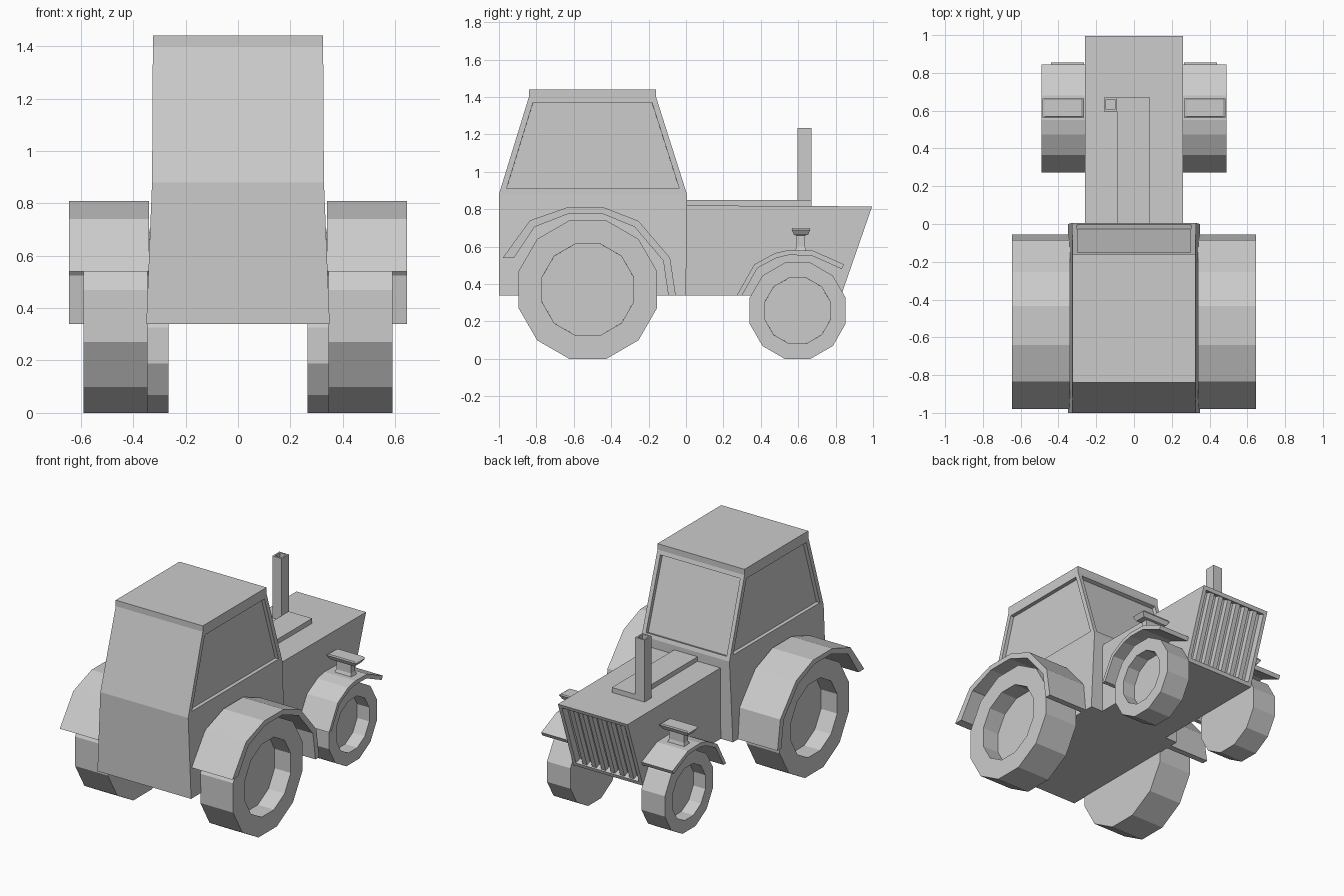
import bpy, bmesh, math
from mathutils import Vector

cube = bpy.data.objects.get("Cube")
if cube:
    bpy.data.objects.remove(cube, do_unlink=True)

GREY = (0.6, 0.6, 0.6, 1)
paint = bpy.data.materials.new("plain grey")
paint.use_nodes = True
paint.diffuse_color = GREY
paint.node_tree.nodes["Principled BSDF"].inputs["Base Color"].default_value = GREY


def recess(bm, direction, border, depth, zmin=0.0):
    """Sink a bordered panel into the face that best fits a direction."""
    d = Vector(direction).normalized()
    faces = [f for f in bm.faces if f.calc_center_median().z > zmin]
    face = max(faces, key=lambda f: (round(f.normal.dot(d), 2), f.calc_area()))
    bmesh.ops.inset_region(bm, faces=[face], thickness=border, use_even_offset=True)
    bmesh.ops.inset_region(bm, faces=[face], thickness=0.0005, depth=-depth)
    bm.normal_update()


def skin(rings):
    """Closed solid from a stack of matching rings of points."""
    bm = bmesh.new()
    rows = [[bm.verts.new(p) for p in ring] for ring in rings]
    n = len(rows[0])
    for a, b in zip(rows, rows[1:]):
        for i in range(n):
            j = (i + 1) % n
            bm.faces.new((a[i], a[j], b[j], b[i]))
    bm.faces.new(rows[0])
    bm.faces.new(rows[-1])
    bmesh.ops.recalc_face_normals(bm, faces=bm.faces)
    bm.normal_update()
    return bm


def prism(profile, x0, x1):
    return skin([[(x, y, z) for y, z in profile] for x in (x0, x1)])


def loft(levels):
    """Stack of rectangles given as z, x0, x1, y0, y1."""
    return skin([[(a, c, z), (b, c, z), (b, d, z), (a, d, z)]
                 for z, a, b, c, d in levels])


def finish(name, bm, mirror=False):
    mesh = bpy.data.meshes.new(name)
    bm.to_mesh(mesh)
    bm.free()
    mesh.materials.append(paint)
    ob = bpy.data.objects.new(name, mesh)
    bpy.context.collection.objects.link(ob)
    if mirror:
        ob.modifiers.new("mirror", 'MIRROR')
    return ob


# Cab with sunken side windows and windscreen
cab = loft([(0.34, -0.35, 0.35, -1, 0),
            (0.88, -0.328, 0.328, -1, 0.005),
            (1.40, -0.325, 0.325, -0.84, -0.16),
            (1.44, -0.325, 0.325, -0.84, -0.16)])
for side in (-1, 1):
    recess(cab, (side, 0, 0.01), 0.03, 0.025, 0.9)
recess(cab, (0, 0.95, 0.3), 0.027, 0.025, 0.9)
finish("cab", cab)

# Hood with a sunken, forward leaning grille
low, high = Vector((0.83, 0.34)), Vector((0.995, 0.815))
hood = prism([(0, 0.34), low, high, (0, 0.82)], -0.26, 0.26)
recess(hood, (0, 0.95, -0.33), 0.025, 0.045)
finish("hood", hood)

# Grille slats follow the slope
up = (high - low).normalized()
out = Vector((up.y, -up.x))
foot, head = low + up * 0.02, high - up * 0.02
slat = [foot - out * 0.047, head - out * 0.047, head - out * 0.01, foot - out * 0.01]
for i in range(6):
    x = -0.175 + 0.07 * i
    finish("grille_slat", prism(slat, x - 0.016, x + 0.016))

# Hood plate and open exhaust pipe
finish("hood_plate", loft([(z, -0.09, 0.085, 0, 0.67) for z in (0.815, 0.85)]))
pipe = loft([(z, -0.16, -0.09, 0.595, 0.67) for z in (0.81, 1.235)])
recess(pipe, (0, 0, 1), 0.011, 0.06)
finish("exhaust_pipe", pipe)


# Twelve-sided wheels resting on a flat, with deep rims
def wheel(name, y, apothem, rim, x0, x1, depth):
    r = apothem / math.cos(math.pi / 12)
    angles = [math.pi * (2 * k + 1) / 12 for k in range(12)]
    bm = prism([(y + r * math.cos(a), apothem + r * math.sin(a)) for a in angles], x0, x1)
    recess(bm, (1, 0, 0), apothem - rim, depth)
    finish(name, bm, True)


wheel("rear_wheels", -0.525, 0.37, 0.245, 0.345, 0.59, 0.12)
wheel("front_wheels", 0.597, 0.257, 0.175, 0.265, 0.44, 0.09)

# Fenders: bent strips with an outer and an inner edge
rear_outer = [(-0.98, 0.54), (-0.835, 0.74), (-0.64, 0.808), (-0.435, 0.808),
              (-0.255, 0.738), (-0.085, 0.54), (-0.055, 0.34)]
rear_inner = [(-0.92, 0.54), (-0.81, 0.705), (-0.63, 0.775), (-0.445, 0.775),
              (-0.275, 0.705), (-0.122, 0.525), (-0.095, 0.34)]
front_outer = [(0.272, 0.34), (0.365, 0.505), (0.475, 0.565), (0.55, 0.582),
               (0.68, 0.578), (0.845, 0.505)]
front_inner = [(0.30, 0.34), (0.382, 0.486), (0.485, 0.54), (0.55, 0.555),
               (0.672, 0.552), (0.833, 0.48)]


def fender(name, outer, inner, x0, x1):
    # Each station is a four-cornered section, so the strip stays clean
    finish(name, skin([[(x0, *o), (x1, *o), (x1, *i), (x0, *i)]
                       for o, i in zip(outer, inner)]), True)


fender("rear_fenders", rear_outer, rear_inner, 0.34, 0.645)
fender("front_fenders", front_outer, front_inner, 0.26, 0.49)

# Flared lamps on short stems above the front fenders
finish("fender_lamps", loft([(0.57, 0.31, 0.44, 0.58, 0.645),
                             (0.60, 0.32, 0.43, 0.592, 0.636),
                             (0.66, 0.32, 0.43, 0.592, 0.636),
                             (0.662, 0.285, 0.465, 0.578, 0.652),
                             (0.69, 0.265, 0.485, 0.565, 0.665),
                             (0.70, 0.28, 0.47, 0.568, 0.662)]), True)
